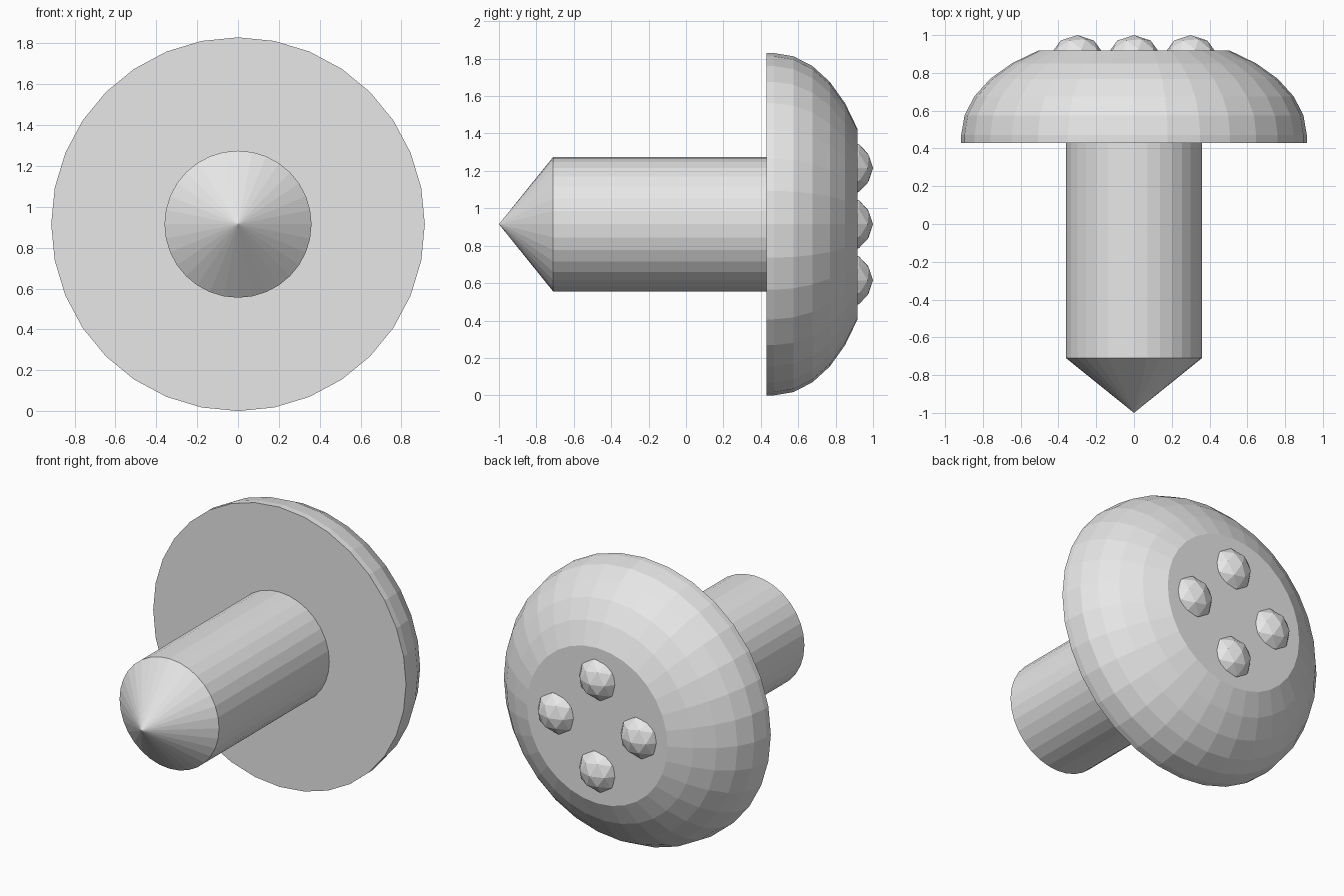
import bpy, bmesh, math
from mathutils import Matrix

if "Cube" in bpy.data.objects:
    bpy.data.objects.remove(bpy.data.objects["Cube"])

CZ = 0.915   # height of the long axis
SEG = 32

grey = bpy.data.materials.new("light_grey")
grey.diffuse_color = (0.8, 0.8, 0.8, 1)
grey.use_nodes = True
grey.node_tree.nodes["Principled BSDF"].inputs["Base Color"].default_value = grey.diffuse_color


def finish(name, bm):
    bmesh.ops.recalc_face_normals(bm, faces=bm.faces[:])
    me = bpy.data.meshes.new(name)
    bm.to_mesh(me)
    bm.free()
    me.materials.append(grey)
    ob = bpy.data.objects.new(name, me)
    bpy.context.collection.objects.link(ob)
    return ob


def lathe(name, profile):
    """Revolve (radius, y) points around the horizontal y axis, closing the ends."""
    bm = bmesh.new()
    rings = []
    for r, y in profile:
        if r == 0:
            rings.append([bm.verts.new((0, y, CZ))])
            continue
        ring = []
        for i in range(SEG):
            a = 2 * math.pi * i / SEG
            ring.append(bm.verts.new((r * math.sin(a), y, CZ + r * math.cos(a))))
        rings.append(ring)
    for lo, hi in zip(rings, rings[1:]):
        for i in range(SEG):
            j = (i + 1) % SEG
            if len(lo) == 1:
                bm.faces.new((lo[0], hi[i], hi[j]))
            else:
                bm.faces.new((lo[i], lo[j], hi[j], hi[i]))
    for end in (rings[0], rings[-1]):
        if len(end) > 1:
            bm.faces.new(end)
    return finish(name, bm)


# Domed head: flattened sphere rings, cut flat at the back
dome = [(0.915, 0.43)]
for k in range(6):
    t = math.radians(11.25 * k)
    dome.append((0.915 * math.cos(t), 0.47 + 0.538 * math.sin(t)))
lathe("domed_head", dome)

# Shaft with a conical tip
lathe("pointed_shaft", [(0, -1.0), (0.36, -0.71), (0.36, 0.44)])

# Four faceted studs on the flat of the head
for n, (x, z) in enumerate([(0.3, 0), (-0.3, 0), (0, 0.3), (0, -0.3)], 1):
    bm = bmesh.new()
    bmesh.ops.create_icosphere(bm, subdivisions=2, radius=0.15,
                               matrix=Matrix.Translation((x, 0.85, CZ + z)))
    finish(f"stud_{n}", bm)
